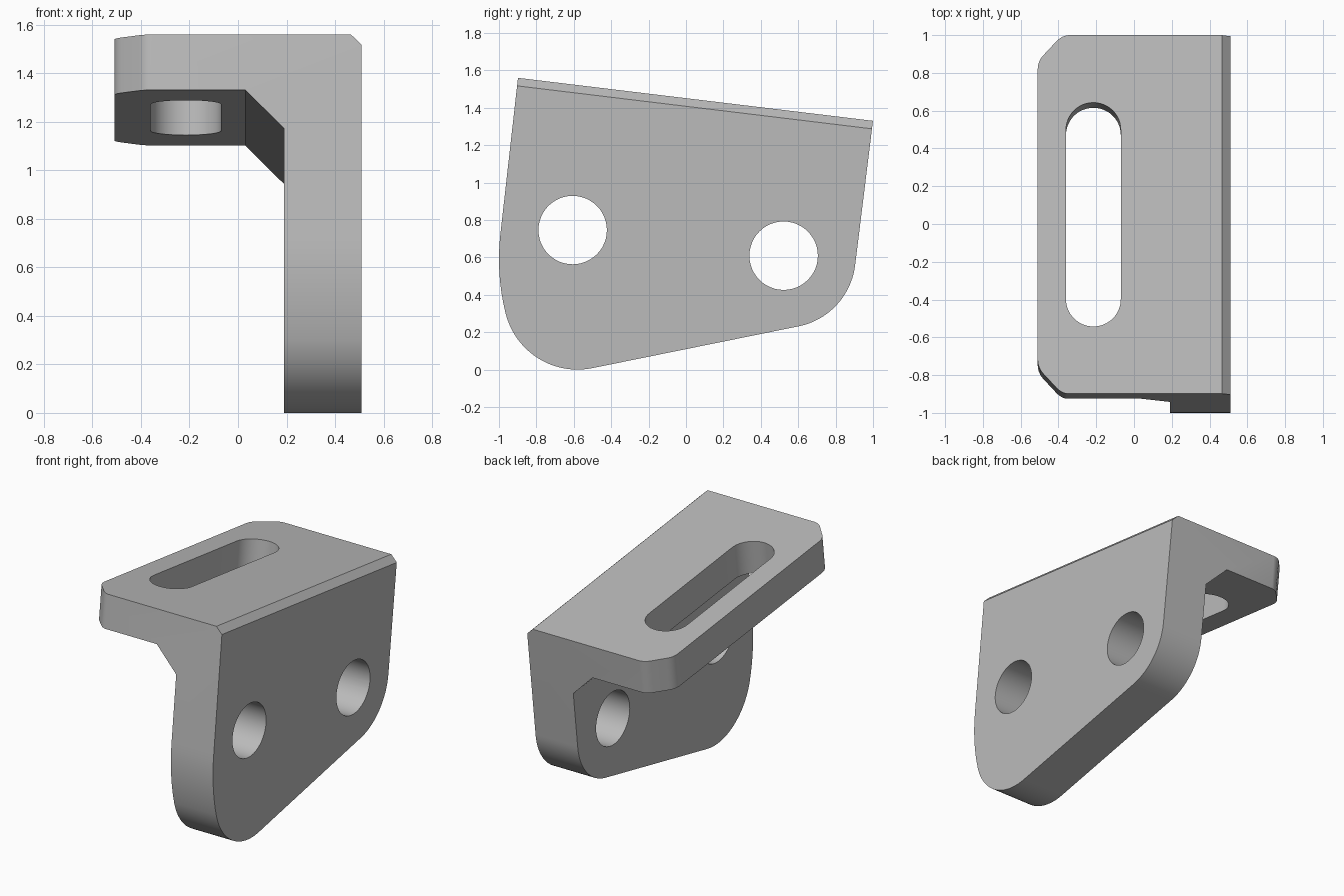
import bpy, bmesh
from math import sin, cos, pi, radians
from mathutils import Vector

if "Cube" in bpy.data.objects:
    bpy.data.objects.remove(bpy.data.objects["Cube"], do_unlink=True)

grey = bpy.data.materials.new("bracket grey")
grey.use_nodes = True
grey.diffuse_color = (0.5, 0.5, 0.5, 1)
grey.node_tree.nodes["Principled BSDF"].inputs["Base Color"].default_value = (0.5, 0.5, 0.5, 1)

# Tilted frame: U runs along the top edge, V is the flange normal
X, Y, Z = Vector((1, 0, 0)), Vector((0, 1, 0)), Vector((0, 0, 1))
TILT = radians(6.9)
U = Vector((0, cos(TILT), -sin(TILT)))
V = Vector((0, sin(TILT), cos(TILT)))
CORNER = Vector((0, -0.9, 1.56))
ZERO = Vector((0, 0, 0))
LENGTH = 1.914


def arc(cx, cy, r, a0, a1, n):
    angles = [radians(a0 + (a1 - a0) * i / n) for i in range(n + 1)]
    return [(cx + r * cos(a), cy + r * sin(a)) for a in angles]


def rounded(prev, corner, nxt, t, n=6):
    """Soften one corner of an outline with a short curve."""
    p, c, q = Vector(prev), Vector(corner), Vector(nxt)
    a, b = c + (p - c).normalized() * t, c + (q - c).normalized() * t
    steps = [i / n for i in range(n + 1)]
    return [tuple(a * (1 - s) ** 2 + c * 2 * s * (1 - s) + b * s * s) for s in steps]


def prism(name, outline, origin, a, b, axis, lo, hi):
    """Extrude a 2D outline, drawn on axes a and b, from lo to hi along axis."""
    bm = bmesh.new()
    verts = [bm.verts.new(origin + a * p + b * q + axis * lo) for p, q in outline]
    face = bm.faces.new(verts)
    new = bmesh.ops.extrude_face_region(bm, geom=[face])["geom"]
    moved = [g for g in new if isinstance(g, bmesh.types.BMVert)]
    bmesh.ops.translate(bm, verts=moved, vec=axis * (hi - lo))
    bmesh.ops.recalc_face_normals(bm, faces=bm.faces)
    mesh = bpy.data.meshes.new(name)
    bm.to_mesh(mesh)
    bm.free()
    mesh.materials.append(grey)
    obj = bpy.data.objects.new(name, mesh)
    bpy.context.collection.objects.link(obj)
    return obj


def cut(body, tool, operation):
    mod = body.modifiers.new(tool.name, 'BOOLEAN')
    mod.object, mod.operation, mod.solver = tool, operation, 'EXACT'
    bpy.context.view_layer.objects.active = body
    bpy.ops.object.modifier_apply(modifier=mod.name)
    bpy.data.objects.remove(tool, do_unlink=True)


# L-shaped section with outer chamfer and inner gusset
section = [(-0.51, 0), (0.465, 0), (0.51, -0.043), (0.51, -1.8), (0.19, -1.8),
           (0.19, -0.39), (0.03, -0.23), (-0.51, -0.23)]
bracket = prism("angle_bracket", section, CORNER, X, V, U, -0.1, LENGTH + 0.1)

# Side outline with rounded lower corners
top = [CORNER + V * 0.2 + U * LENGTH, CORNER + V * 0.2]
side = [(p.y, p.z) for p in top]
side += arc(0.2, 0.59, 1.2, 173.1, 194, 8)
side += arc(-0.58, 0.396, 0.396, 194, 281.3, 24)[1:]
side += arc(0.527, 0.604, 0.38, -78.7, -6.9, 20)
cut(bracket, prism("side_outline", side, ZERO, Y, Z, X, -0.7, 0.7), 'INTERSECT')

# Flange plan with softened chamfers at the free corners
edge, inset, depth, soft = -0.51, 0.13, 0.14, 0.045
front = [(0.7, 0), (edge + inset, 0), (edge, depth), (edge, LENGTH / 2)]
half = [(0.7, -0.1), (edge + inset + 0.1, -0.1), (edge + inset + 0.1, 0)]
half += rounded(front[0], front[1], front[2], soft) + rounded(front[1], front[2], front[3], soft)
half = [(0.7, 0)] + half[3:]
plan = half + [(x, LENGTH - u) for x, u in reversed(half)]
cut(bracket, prism("flange_plan", plan, CORNER, X, U, V, -2, 0.3), 'INTERSECT')

# Long slot through the flange
mid, reach, r = LENGTH / 2, 0.452, 0.145
slot = arc(-0.215, mid + reach, r, 0, 180, 24) + arc(-0.215, mid - reach, r, 180, 360, 24)
cut(bracket, prism("slot_cutter", slot, CORNER, X, U, V, -0.5, 0.2), 'DIFFERENCE')

# Two bolt holes through the upright plate
for y, z in ((-0.606, 0.746), (0.522, 0.609)):
    hole = arc(y, z, 0.183, 0, 352.5, 47)
    cut(bracket, prism("hole_cutter", hole, ZERO, Y, Z, X, 0, 0.7), 'DIFFERENCE')

bpy.ops.object.select_all(action='DESELECT')
bracket.select_set(True)
bpy.context.view_layer.objects.active = bracket
bpy.ops.object.shade_smooth_by_angle(angle=radians(25))
